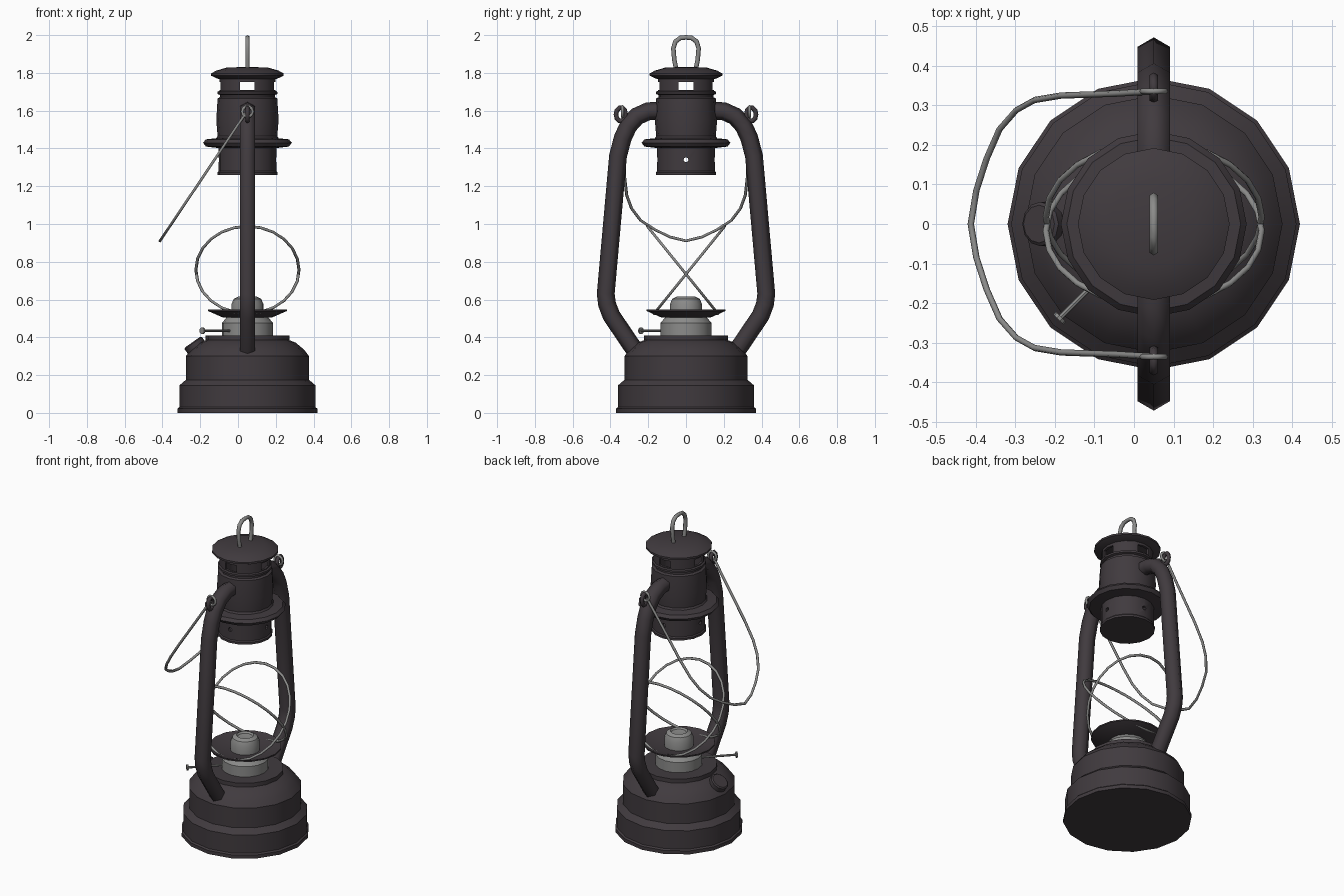
import bpy, bmesh, math
from mathutils import Vector, Matrix

if "Cube" in bpy.data.objects:
    bpy.data.objects.remove(bpy.data.objects["Cube"])

CX = 0.05  # lantern axis


def material(name, col):
    m = bpy.data.materials.new(name)
    m.diffuse_color = (*col, 1)
    m.use_nodes = True
    m.node_tree.nodes["Principled BSDF"].inputs["Base Color"].default_value = m.diffuse_color
    return m


DARK = material("dark_painted_metal", (0.052, 0.043, 0.049))
GREY = material("bare_grey_metal", (0.26, 0.26, 0.255))


def finish(name, bm, mat, angle=35):
    bmesh.ops.recalc_face_normals(bm, faces=bm.faces)
    me = bpy.data.meshes.new(name)
    bm.to_mesh(me)
    bm.free()
    ob = bpy.data.objects.new(name, me)
    bpy.context.collection.objects.link(ob)
    me.materials.append(mat)
    smooth(ob, angle)
    return ob


def smooth(ob, angle=35):
    bpy.ops.object.select_all(action='DESELECT')
    ob.select_set(True)
    bpy.context.view_layer.objects.active = ob
    bpy.ops.object.shade_smooth_by_angle(angle=math.radians(angle))


def lathe(name, prof, mat, seg=16, place=None):
    """Revolve (radius, height) points; radius 0 makes a pole."""
    bm = bmesh.new()
    rings = []
    for r, z in prof:
        if r == 0:
            rings.append([bm.verts.new((0, 0, z))] * seg)
        else:
            rings.append([bm.verts.new((r * math.cos(2 * math.pi * i / seg),
                                        r * math.sin(2 * math.pi * i / seg), z)) for i in range(seg)])
    for a, b in zip(rings, rings[1:]):
        for i in range(seg):
            j = (i + 1) % seg
            vs = list(dict.fromkeys((a[i], a[j], b[j], b[i])))
            if len(vs) > 2:
                bm.faces.new(vs)
    bm.transform(place or Matrix.Translation((CX, 0, 0)))
    return finish(name, bm, mat)


def sweep(name, pts, radius, plane, mat, closed=False, sides=6):
    """Tube along a path lying in the plane with the given normal."""
    bm = bmesh.new()
    pts = [Vector(p) for p in pts]
    n = Vector(plane).normalized()
    count = len(pts)
    rings = []
    for k, p in enumerate(pts):
        a = pts[(k - 1) % count] if closed or k > 0 else None
        b = pts[(k + 1) % count] if closed or k < count - 1 else None
        d1 = (p - a).normalized() if a else (b - p).normalized()
        d2 = (b - p).normalized() if b else d1
        t = (d1 + d2).normalized()
        side = t.cross(n).normalized() / max(0.5, t.dot(d1))
        rings.append([bm.verts.new(p + radius * (side * math.cos(2 * math.pi * i / sides)
                                                 + n * math.sin(2 * math.pi * i / sides)))
                      for i in range(sides)])
    pairs = list(zip(rings, rings[1:]))
    if closed:
        pairs.append((rings[-1], rings[0]))
    else:
        bm.faces.new(rings[0])
        bm.faces.new(rings[-1])
    for a, b in pairs:
        for i in range(sides):
            j = (i + 1) % sides
            bm.faces.new((a[i], a[j], b[j], b[i]))
    return finish(name, bm, mat, 65)


def ellipse(c, u, v, steps):
    c, u, v = Vector(c), Vector(u), Vector(v)
    return [c + u * math.cos(2 * math.pi * i / steps) + v * math.sin(2 * math.pi * i / steps)
            for i in range(steps)]


# fuel tank base
lathe("fuel_tank", [(0, 0), (.37, 0), (.37, .022), (.361, .03), (.361, .145), (.326, .175),
                    (.326, .30), (.30, .335), (.255, .372), (.222, .385), (.222, .41), (0, .41)], DARK)

# burner: collar, plate and dome
lathe("burner_collar", [(0, .405), (.136, .405), (.136, .475), (.115, .50), (.10, .52), (0, .52)], GREY)
lathe("burner_plate", [(0, .505), (.13, .505), (.21, .54), (.21, .548), (.13, .525), (0, .525)], DARK)
lathe("burner_dome", [(0, .52), (.085, .52), (.085, .575), (.073, .603), (.05, .615),
                      (.042, .605), (0, .60)], GREY)

# wick adjuster rod and knob, pointing to the front left
d = Vector((-1, -1, 0)).normalized()
aim = d.to_track_quat('Z', 'Y').to_matrix().to_4x4()
place = Matrix.Translation((CX, 0, .435)) @ aim
lathe("wick_rod", [(0, .1), (.007, .1), (.007, .335), (0, .335)], GREY, 8, place)
lathe("wick_knob", [(0, .332), (.018, .332), (.018, .342), (0, .342)], GREY, 10, place)

# tilted filler cap on the left shoulder
aim = Vector((-.58, 0, .82)).to_track_quat('Z', 'Y').to_matrix().to_4x4()
lathe("filler_cap", [(0, -.07), (.045, -.07), (.045, -.018), (.056, -.018), (.056, .012),
                     (.048, .018), (0, .018)], DARK, 12, Matrix.Translation((-.23, 0, .36)) @ aim)

# hollow chimney with flange
chimney = lathe("chimney", [(0, 1.26), (.159, 1.26), (.159, 1.273), (.153, 1.28), (.153, 1.402),
                            (.22, 1.410), (.235, 1.43), (.22, 1.448), (.165, 1.454), (.158, 1.465),
                            (.165, 1.55), (.158, 1.665), (.145, 1.672), (.145, 1.683), (.158, 1.688),
                            (.158, 1.70), (.149, 1.705), (.149, 1.785), (.135, 1.785), (.135, 1.28),
                            (0, 1.28)], DARK)

# vent windows and small round holes cut through on both axes
for axis in range(2):
    turn = Matrix.Translation((CX, 0, 0)) @ Matrix.Rotation(axis * math.pi / 2, 4, 'Z')
    for kind in ("window", "hole"):
        bm = bmesh.new()
        if kind == "window":
            bmesh.ops.create_cube(bm, size=1, matrix=turn @ Matrix.Translation((0, 0, 1.731))
                                  @ Matrix.Diagonal((.6, .077, .043, 1)))
        else:
            bmesh.ops.create_cone(bm, cap_ends=True, segments=8, radius1=.013, radius2=.013, depth=.6,
                                  matrix=turn @ Matrix.Translation((0, 0, 1.34))
                                  @ Matrix.Rotation(math.pi / 2, 4, 'Y'))
        cutter = finish("cutter_" + kind, bm, DARK)
        cutter.hide_render = True
        mod = chimney.modifiers.new("cut", 'BOOLEAN')
        mod.operation, mod.solver, mod.object = 'DIFFERENCE', 'EXACT', cutter
        bpy.context.view_layer.objects.active = chimney
        # keep the cut first, ahead of any smoothing modifier
        bpy.ops.object.modifier_move_to_index(modifier=mod.name, index=0)
        bpy.ops.object.modifier_apply(modifier=mod.name)
        bpy.data.objects.remove(cutter)
smooth(chimney)

# hood and lifting loop
lathe("hood", [(0, 1.765), (.155, 1.768), (.192, 1.785), (.192, 1.797), (.165, 1.812),
               (.11, 1.828), (0, 1.832)], DARK)
half = [(.05, 1.81), (.062, 1.87), (.067, 1.93), (.056, 1.966), (.03, 1.985)]
loop = [(CX, y, z) for y, z in half] + [(CX, 0, 1.988)] + [(CX, -y, z) for y, z in half[::-1]]
sweep("lifting_loop", loop, .012, (1, 0, 0), GREY)

# side air tubes with bail ears
for s, label in ((-1, "front"), (1, "back")):
    path = [(.143, 1.60), (.20, 1.597), (.26, 1.57), (.305, 1.52), (.335, 1.455), (.36, 1.36),
            (.425, .63), (.418, .575), (.395, .515), (.27, .33)]
    sweep(label + "_air_tube", [(CX, s * y, z) for y, z in path], .047, (1, 0, 0), DARK)
    sweep(label + "_bail_ear", ellipse((CX, s * .345, 1.58), (0, .026, 0), (0, 0, .036), 10),
          .012, (1, 0, 0), DARK, True)
    sweep(label + "_bail_hook", ellipse((CX, s * .336, 1.595), (.028, 0, 0), (0, 0, .028), 10),
          .008, (0, 1, 0), GREY, True)

# two crossed wire guard rings
for s, label in ((-1, "first"), (1, "second")):
    u, v = Vector((.273, 0, 0)), Vector((0, s * .187, .231))
    sweep(label + "_globe_guard", ellipse((CX, s * .018, .757), u, v, 24), .008,
          u.cross(v), GREY, True)

# carrying bail, hanging down to the left
half = [(.02, .335), (.2, .33), (.5, .325), (.64, .314), (.74, .288), (.83, .24), (.90, .165), (.955, .085)]
pts = [(t, y) for t, y in half] + [(.985, 0)] + [(t, -y) for t, y in half[::-1]]
sweep("carrying_bail", [(CX - .47 * t, y, 1.6 - .7 * t) for t, y in pts], .008, (.7, 0, -.47), GREY)
